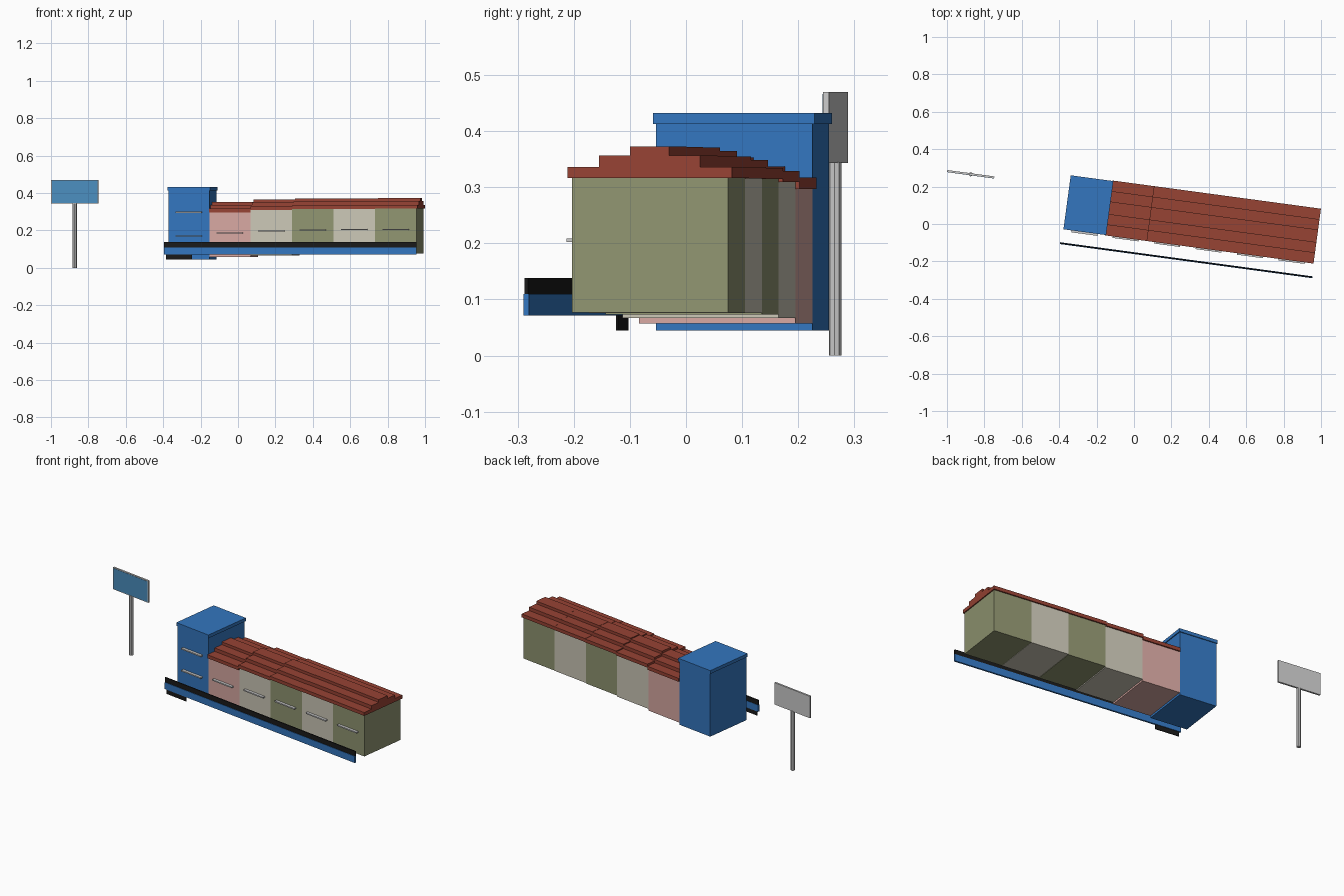
import bpy, bmesh, math
from mathutils import Matrix

if "Cube" in bpy.data.objects:
    bpy.data.objects.remove(bpy.data.objects["Cube"])

# The whole street is turned slightly about z
TURN = Matrix.Rotation(math.radians(-7.7), 4, 'Z')


def material(name, rgb):
    m = bpy.data.materials.new(name)
    m.diffuse_color = (*rgb, 1)
    m.use_nodes = True
    m.node_tree.nodes["Principled BSDF"].inputs["Base Color"].default_value = m.diffuse_color
    return m


BLUE = material("blue_paint", (0.033, 0.18, 0.52))
PINK = material("pink_plaster", (0.68, 0.39, 0.36))
CREAM = material("cream_plaster", (0.60, 0.57, 0.47))
OLIVE = material("olive_plaster", (0.28, 0.30, 0.165))
BRICK = material("red_tiles", (0.31, 0.056, 0.034))
BLACK = material("black_paint", (0.01, 0.01, 0.01))
PANEL = material("sign_blue", (0.07, 0.27, 0.52))


def finish(name, bm, mat=None):
    bm.transform(TURN)
    bmesh.ops.recalc_face_normals(bm, faces=bm.faces)
    me = bpy.data.meshes.new(name)
    bm.to_mesh(me)
    bm.free()
    if mat:
        me.materials.append(mat)
    ob = bpy.data.objects.new(name, me)
    bpy.context.collection.objects.link(ob)
    return ob


def box(name, u, v, z, mat=None):
    """Box from (min, max) pairs in the turned frame."""
    bm = bmesh.new()
    bmesh.ops.create_cube(bm, size=1)
    for vert in bm.verts:
        for i, (lo, hi) in enumerate((u, v, z)):
            vert.co[i] = lo if vert.co[i] < 0 else hi
    return finish(name, bm, mat)


def stepped_roof(name, u, z, mat):
    """Stepped gable profile swept along the row."""
    c = 0.067
    half = [(0.148, 0), (0.148, 0.02), (0.091, 0.02), (0.091, 0.04),
            (0.035, 0.04), (0.035, 0.056)]
    prof = half + [(-a, h) for a, h in reversed(half)]
    bm = bmesh.new()
    face = bm.faces.new([bm.verts.new((u[0], c + a, z + h)) for a, h in prof])
    ext = bmesh.ops.extrude_face_region(bm, geom=[face])
    bmesh.ops.translate(bm, vec=(u[1] - u[0], 0, 0),
                        verts=[g for g in ext["geom"] if isinstance(g, bmesh.types.BMVert)])
    return finish(name, bm, mat)


def ledge(name, u, z):
    box(name, (u - 0.07, u + 0.07), (-0.089, -0.07), (z - 0.0035, z + 0.0035))


FRONT, BACK = -0.0735, 0.2075

# Tower with flat cap and two ledges
box("tower", (-0.365, -0.145), (FRONT, BACK), (0.045, 0.413), BLUE)
box("tower_cap", (-0.370, -0.140), (FRONT - 0.005, BACK + 0.005), (0.413, 0.432), BLUE)
for i, z in enumerate((0.17, 0.297)):
    ledge(f"tower_ledge_{i}", -0.255, z)

# Row of houses, each a little higher than the last
STEP = 0.2237
houses = [(PINK, 0.057, 0.297), (CREAM, 0.067, 0.309), (OLIVE, 0.073, 0.3145),
          (CREAM, 0.0755, 0.316), (OLIVE, 0.0765, 0.3165)]
for i, (mat, z0, z1) in enumerate(houses):
    u0 = -0.145 + i * STEP
    u1 = u0 + STEP
    last = i == len(houses) - 1
    box(f"house_{i}", (u0, u1), (FRONT, BACK), (z0, z1), mat)
    stepped_roof(f"house_roof_{i}", (u0, u1 + (0.006 if last else 0)), z1, BRICK)
    ledge(f"house_ledge_{i}", (u0 + u1) / 2, (z0 + z1) / 2 + 0.009)

# Long front board with a black rail and a short lower strip
box("front_board", (-0.378, 0.984), (-0.1595, -0.1495), (0.071, 0.110), BLUE)
box("front_rail", (-0.378, 0.984), (-0.157, -0.151), (0.110, 0.138), BLACK)
box("lower_strip", (-0.367, -0.227), (-0.157, -0.153), (0.045, 0.071), BLACK)

# Roadside sign: board, coloured panel and post
centre = TURN.inverted() @ Matrix.Translation((-0.873, 0.266, 0))
su, sv = centre.translation.x, centre.translation.y
box("sign_board", (su - 0.127, su + 0.127), (sv - 0.005, sv + 0.0055), (0.343, 0.470))
box("sign_panel", (su - 0.123, su + 0.123), (sv - 0.006, sv - 0.004), (0.347, 0.466), PANEL)
bm = bmesh.new()
bmesh.ops.create_cone(bm, cap_ends=True, segments=8, radius1=0.0115, radius2=0.0115,
                      depth=0.345, matrix=Matrix.Translation((su, sv, 0.1725)))
finish("sign_post", bm)
